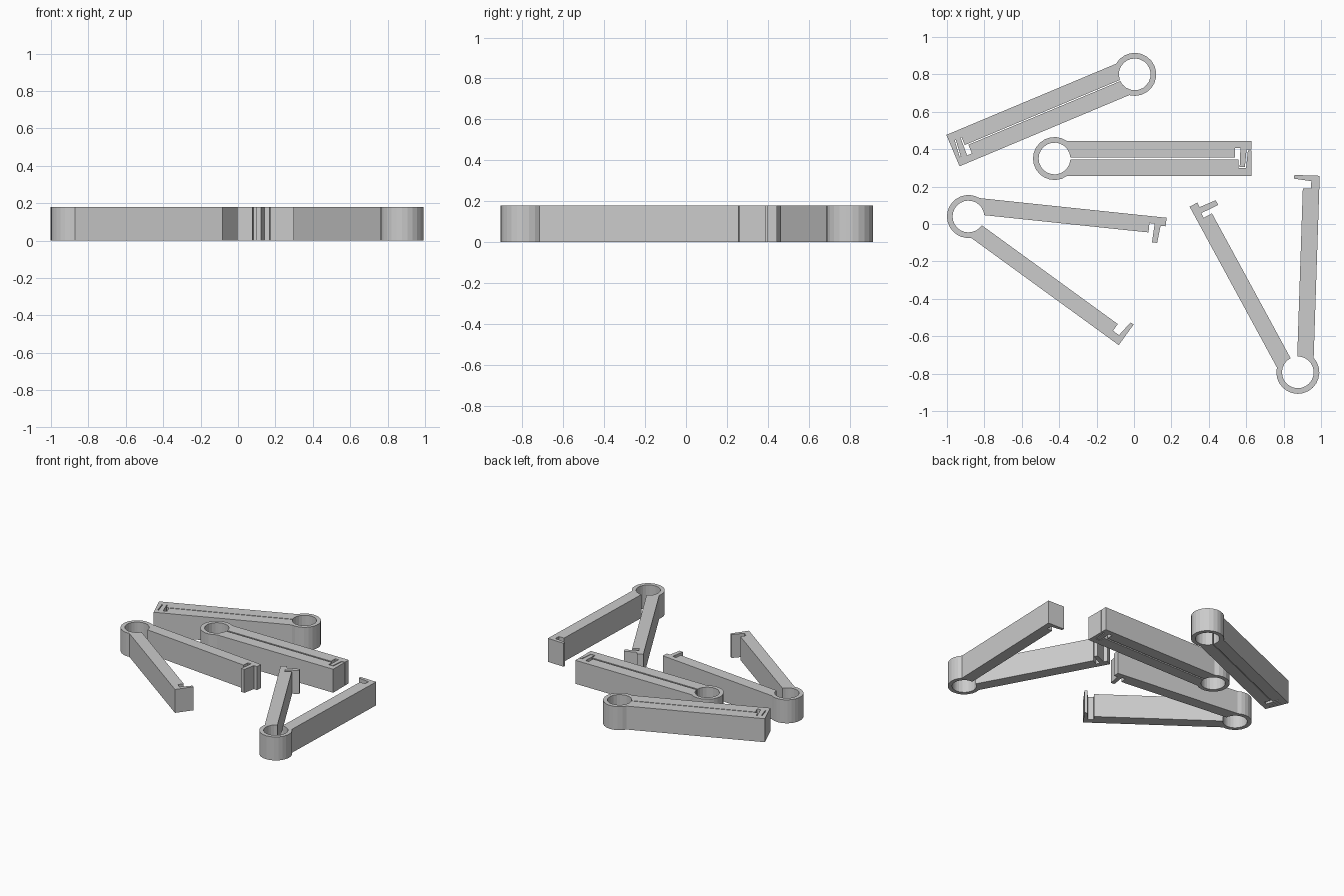
import bpy, bmesh
from math import sin, cos, asin, radians, pi

if "Cube" in bpy.data.objects:
    bpy.data.objects.remove(bpy.data.objects["Cube"])

HEIGHT = 0.18
R_OUT, R_IN = 0.115, 0.085
ARM_OUT, ARM_IN = 0.094, 0.006

# Arm tip profiles (along arm, outward from the clip's centre line), inner edge to outer edge
TONGUE_TIP = [(0.966, ARM_IN), (0.966, 0.056), (0.994, 0.056), (0.990, -0.045),
              (1.018, -0.045), (1.027, 0.048), (1.054, 0.048), (1.054, ARM_OUT)]
LIP_TIP = [(0.984, ARM_IN), (0.984, 0.050), (1.024, 0.050), (1.034, -0.042),
           (1.054, -0.042), (1.054, ARM_OUT)]


def arm(tip, angle, shift, side):
    """Points of one arm in clip space, plus its ring angles (bore, outside)."""
    a = radians(angle)
    pts = []
    for x, y in tip:
        y = (y + shift) * side
        pts.append((x * cos(a) - y * sin(a), x * sin(a) + y * cos(a)))
    bore = a + side * asin((ARM_IN + shift) / R_IN)
    outside = a + side * asin((ARM_OUT + shift) / R_OUT)
    return pts, bore, outside


def arc(radius, start, end, n):
    return [(radius * cos(start + (end - start) * i / n),
             radius * sin(start + (end - start) * i / n)) for i in range(n + 1)]


def clip(name, centre, angle_a, shift_a, angle_b, shift_b):
    """One-piece clip: split hinge ring with two arms, extruded upward."""
    tip_a, bore_a, out_a = arm(TONGUE_TIP, angle_a, shift_a, 1)
    tip_b, bore_b, out_b = arm(LIP_TIP, angle_b, shift_b, -1)
    outline = (tip_a
               + arc(R_OUT, out_a, out_b + 2 * pi, 16)
               + tip_b[::-1]
               + arc(R_IN, bore_b + 2 * pi, bore_a, 22))
    bm = bmesh.new()
    face = bm.faces.new([bm.verts.new((x, y, 0)) for x, y in outline])
    top = bmesh.ops.extrude_face_region(bm, geom=[face], use_keep_orig=True)["geom"]
    bmesh.ops.translate(bm, vec=(0, 0, HEIGHT),
                        verts=[g for g in top if isinstance(g, bmesh.types.BMVert)])
    bmesh.ops.recalc_face_normals(bm, faces=bm.faces)
    bmesh.ops.triangulate(bm, faces=[f for f in bm.faces if len(f.verts) > 4])
    mesh = bpy.data.meshes.new(name)
    bm.to_mesh(mesh)
    bm.free()
    obj = bpy.data.objects.new(name, mesh)
    obj.location = (*centre, 0)
    bpy.context.collection.objects.link(obj)


# Two closed clips and two open ones
clip("closed_clip_back", (0.004, 0.80), 202.75, -0.003, 202.75, -0.003)
clip("closed_clip_middle", (-0.425, 0.35), 0, 0, 0, 0)
clip("open_clip_left", (-0.885, 0.04), -6.0, 0.010, -36.0, -0.010)
clip("open_clip_right", (0.876, -0.793), 118.5, -0.008, 88.1, -0.012)
